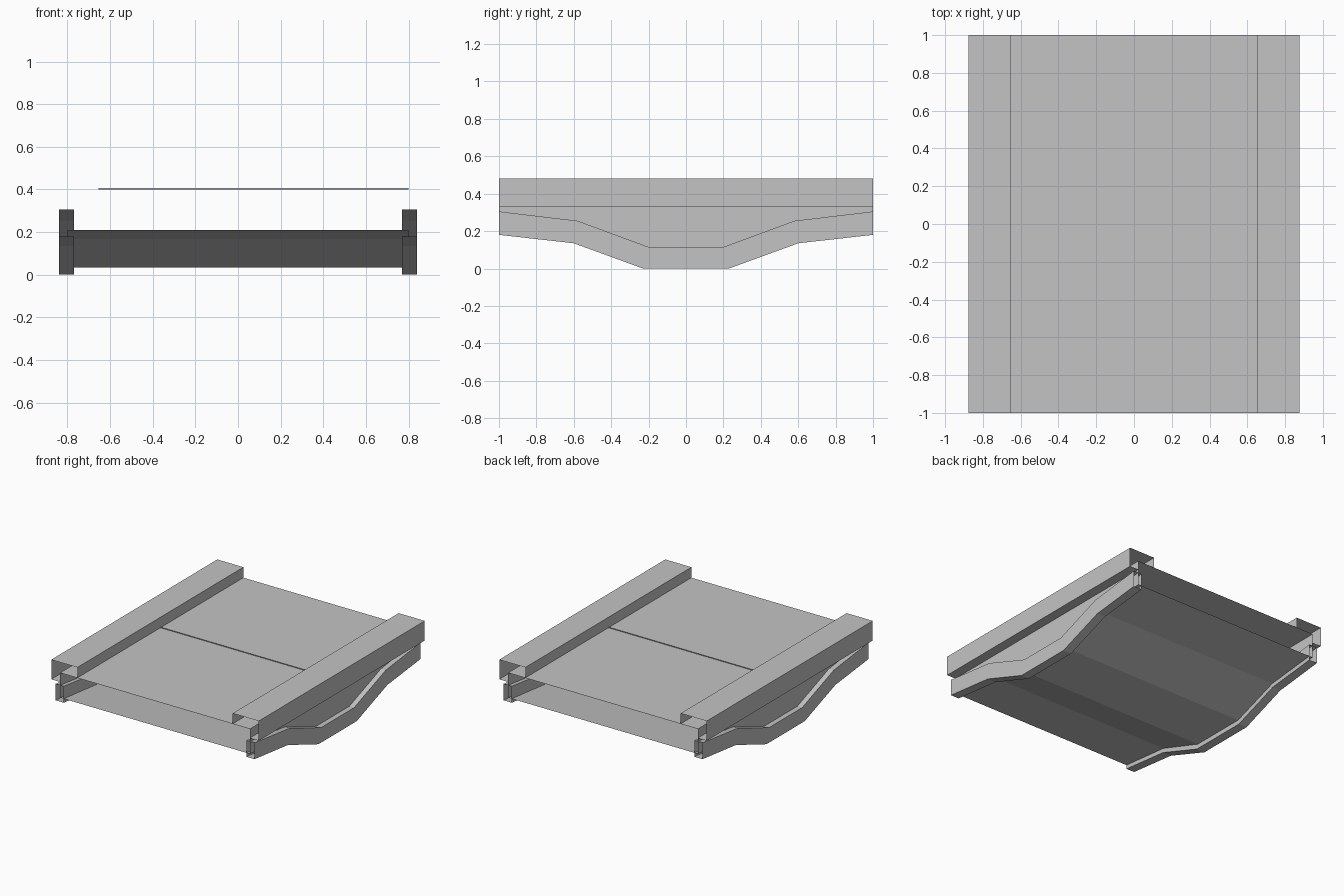
import bpy
import bmesh

old = bpy.data.objects.get("Cube")
if old:
    bpy.data.objects.remove(old, do_unlink=True)

grey = bpy.data.materials.new("plain_grey")
grey.use_nodes = True
colour = (0.55, 0.55, 0.55, 1)
grey.diffuse_color = colour
grey.node_tree.nodes["Principled BSDF"].inputs["Base Color"].default_value = colour


def loft(name, rows, closed=False, mirror=False):
    """Skin matching rows of points with quads, leaving the ends open."""
    bm = bmesh.new()
    grid = [[bm.verts.new(p) for p in row] for row in rows]
    for a, b in zip(grid, grid[1:]):
        n = len(a)
        for i in range(n if closed else n - 1):
            j = (i + 1) % n
            bm.faces.new((a[i], a[j], b[j], b[i]))
    bmesh.ops.recalc_face_normals(bm, faces=bm.faces)
    mesh = bpy.data.meshes.new(name)
    bm.to_mesh(mesh)
    bm.free()
    mesh.materials.append(grey)
    obj = bpy.data.objects.new(name, mesh)
    bpy.context.collection.objects.link(obj)
    if mirror:
        obj.modifiers.new("mirror", 'MIRROR').use_axis = (True, False, False)
    return obj


def both_ends(half):
    """Mirror a half profile of (y, z) from front to back."""
    return [(-y, z) for y, z in half] + [(y, z) for y, z in reversed(half)]


# Long profiles: bottom and top of the lower rails, and the belly sheet
rail_bottom = both_ends([(1, 0.18), (0.6, 0.135), (0.23, 0)])
rail_top = both_ends([(1, 0.305), (0.58, 0.255), (0.2, 0.115)])
belly = both_ends([(1, 0.21), (0.595, 0.167), (0.22, 0.035)])

WEB = 0.8       # side wall plane
DECK = 0.40     # deck height
INNER, OUTER = 0.655, 0.875

# Deck sheet and the thin strip across its middle
loft("deck", [[(x, y, DECK) for x in (-WEB, WEB)] for y in (-1, 1)])
loft("deck_strip", [[(x, 0, z) for x in (-INNER, WEB)]
                    for z in (DECK, DECK + 0.006)])

# Belly sheet bending down towards the middle
loft("belly_sheet", [[(x, y, z) for x in (-WEB, WEB)] for y, z in belly])

# Side walls from belly to deck
loft("side_wall", [[(WEB, y, z), (WEB, y, DECK)] for y, z in belly], mirror=True)

# Upper rails: open-ended hollow section stepping round the deck edge
section = [(INNER, DECK), (INNER, 0.48), (OUTER, 0.48), (OUTER, 0.33), (WEB, 0.33)]
loft("upper_rail", [[(x, y, z) for x, z in section] for y in (-1, 1)], mirror=True)

# Lower rails: open-ended box tubes following the belly
loft("lower_rail",
     [[(0.77, yb, zb), (0.84, yb, zb), (0.84, yt, zt), (0.77, yt, zt)]
      for (yb, zb), (yt, zt) in zip(rail_bottom, rail_top)],
     closed=True, mirror=True)
